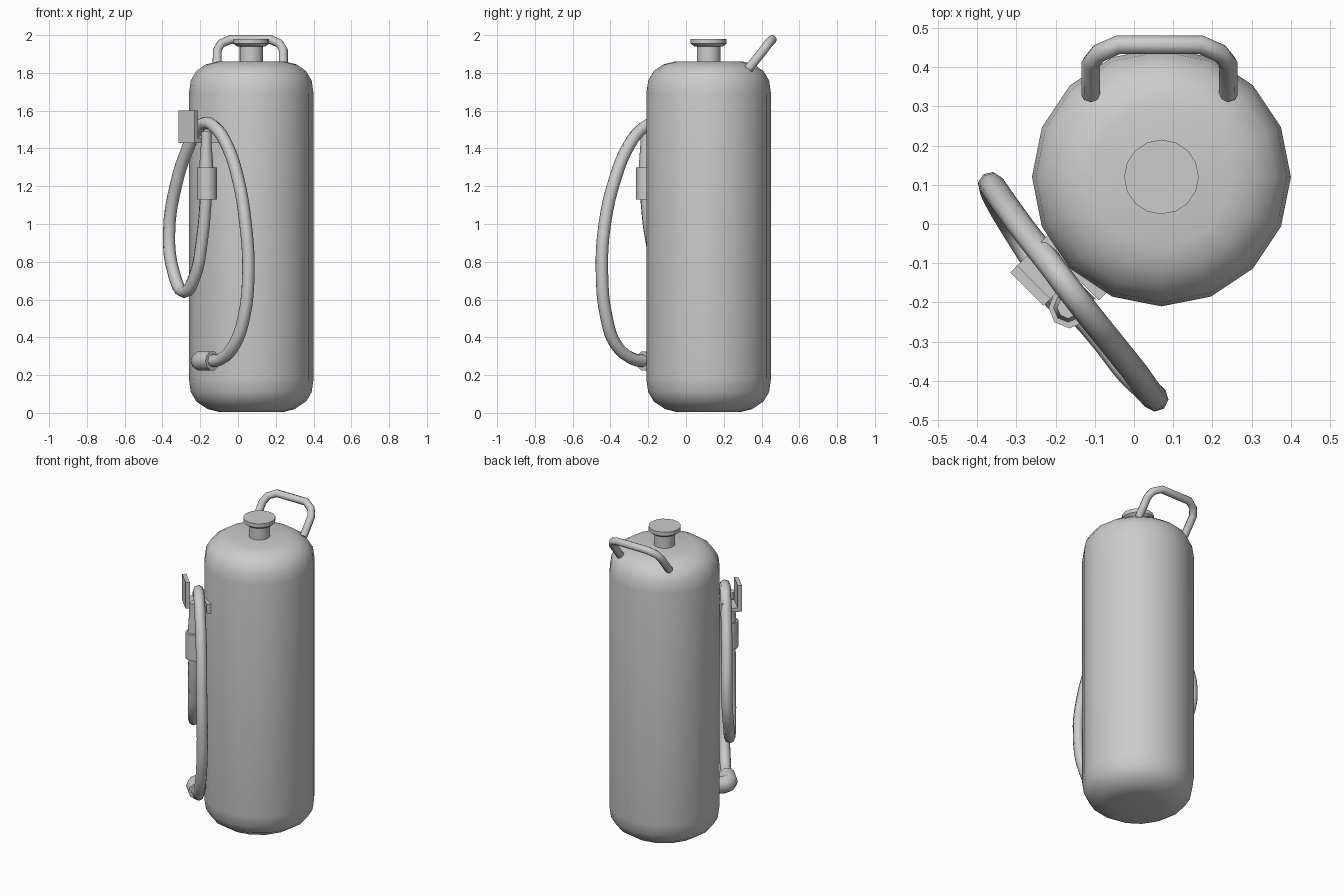
import bpy, bmesh, math
from mathutils import Matrix, Vector

if "Cube" in bpy.data.objects:
    bpy.data.objects.remove(bpy.data.objects["Cube"])

CX, CY = 0.07, 0.12          # tank axis
S = math.sqrt(0.5)


def radial(n, t, z):
    """Point at distance n from the tank axis (front-left diagonal), offset t sideways."""
    return (CX + S * (t - n), CY - S * (t + n), z)


def finish(obj, angle=40):
    bpy.ops.object.select_all(action='DESELECT')
    obj.select_set(True)
    bpy.context.view_layer.objects.active = obj
    if obj.type == 'CURVE':
        bpy.ops.object.convert(target='MESH')
    bpy.ops.object.shade_smooth_by_angle(angle=math.radians(angle))


def mesh_object(name, bm, angle=40):
    bmesh.ops.recalc_face_normals(bm, faces=bm.faces)
    me = bpy.data.meshes.new(name)
    bm.to_mesh(me)
    bm.free()
    obj = bpy.data.objects.new(name, me)
    bpy.context.collection.objects.link(obj)
    finish(obj, angle)


def lathe(name, profile, x, y, sides, angle=40):
    """Closed solid of revolution from (radius, z) pairs."""
    bm = bmesh.new()
    rings = [[bm.verts.new((x + r * math.cos(a), y + r * math.sin(a), z))
              for a in (2 * math.pi * i / sides for i in range(sides))]
             for r, z in profile]
    for lo, hi in zip(rings, rings[1:]):
        for i in range(sides):
            j = (i + 1) % sides
            bm.faces.new((lo[i], lo[j], hi[j], hi[i]))
    bm.faces.new(rings[0])
    bm.faces.new(rings[-1])
    mesh_object(name, bm, angle)


def tube(name, points, radius, smooth=False, res=2):
    cu = bpy.data.curves.new(name, 'CURVE')
    cu.dimensions = '3D'
    cu.bevel_depth = radius
    cu.bevel_resolution = res
    cu.use_fill_caps = True
    if smooth:
        cu.resolution_u = 4
        sp = cu.splines.new('BEZIER')
        sp.bezier_points.add(len(points) - 1)
        for bp, p in zip(sp.bezier_points, points):
            bp.co = p
            bp.handle_left_type = bp.handle_right_type = 'AUTO'
    else:
        sp = cu.splines.new('POLY')
        sp.points.add(len(points) - 1)
        for pt, p in zip(sp.points, points):
            pt.co = (*p, 1)
    obj = bpy.data.objects.new(name, cu)
    bpy.context.collection.objects.link(obj)
    finish(obj, 60)


def radial_box(name, n, t, z):
    """Box spanning ranges n, t, z in the tank's diagonal frame."""
    bm = bmesh.new()
    bmesh.ops.create_cube(bm, size=1)
    for v in bm.verts:
        v.co = Vector(radial(*(sum(r) / 2 + c * (r[1] - r[0])
                               for r, c in zip((n, t, z), v.co))))
    mesh_object(name, bm, 30)


# Tank body
lathe("tank", [(0.17, 0.005), (0.23, 0.02), (0.29, 0.06), (0.32, 0.11), (0.33, 0.18),
               (0.33, 1.69), (0.32, 1.76), (0.29, 1.81), (0.24, 1.845), (0.18, 1.86)],
      CX, CY, 16)

# Filler neck and cap
lathe("neck", [(0.063, 1.83), (0.063, 1.945)], CX, CY, 16)
lathe("cap", [(0.075, 1.94), (0.095, 1.955), (0.095, 1.98)], CX, CY, 16, 30)

# Carry handle, mirrored about x = 0.065
half = [(0.175, 0.33, 1.82), (0.175, 0.41, 1.92), (0.155, 0.435, 1.955), (0.105, 0.457, 1.977)]
tube("carry_handle", [(0.065 - x, y, z) for x, y, z in half]
     + [(0.065 + x, y, z) for x, y, z in reversed(half)], 0.024)

# Outlet elbow at the bottom
tube("outlet_elbow", [radial(n, t, 0.275) for n, t in
                      ((0.27, -0.02), (0.35, -0.02), (0.375, -0.005), (0.39, 0.025), (0.39, 0.10))],
     0.052, res=3)

# Hose: up the right loop, over the bracket, down the left loop, up to the nozzle
hose = [(-0.17, -0.19, 0.275), (-0.09, -0.28, 0.285), (-0.02, -0.37, 0.36), (0.03, -0.42, 0.5),
        (0.055, -0.445, 0.75), (0.04, -0.43, 1.0), (0.0, -0.375, 1.24), (-0.06, -0.30, 1.42),
        (-0.12, -0.225, 1.51), (-0.17, -0.16, 1.535), (-0.215, -0.10, 1.505),
        (-0.27, -0.03, 1.39), (-0.325, 0.045, 1.22), (-0.365, 0.10, 0.95),
        (-0.34, 0.045, 0.74), (-0.285, -0.045, 0.64), (-0.23, -0.13, 0.72),
        (-0.19, -0.185, 0.92), (-0.168, -0.213, 1.16)]
tube("hose", hose, 0.033, smooth=True)

# Nozzle grip and tapered tip
lathe("nozzle_grip", [(0.053, 1.13), (0.053, 1.30)], -0.165, -0.213, 8, 50)
lathe("nozzle_tip", [(0.038, 1.29), (0.028, 1.43), (0.028, 1.49)], -0.168, -0.213, 8, 50)

# Hose bracket: wall block, shelf and upright lip
radial_box("bracket_block", (0.29, 0.335), (-0.10, 0.11), (1.43, 1.49))
radial_box("bracket_shelf", (0.32, 0.44), (-0.10, 0.02), (1.43, 1.455))
radial_box("bracket_lip", (0.42, 0.445), (-0.10, 0.02), (1.43, 1.60))
